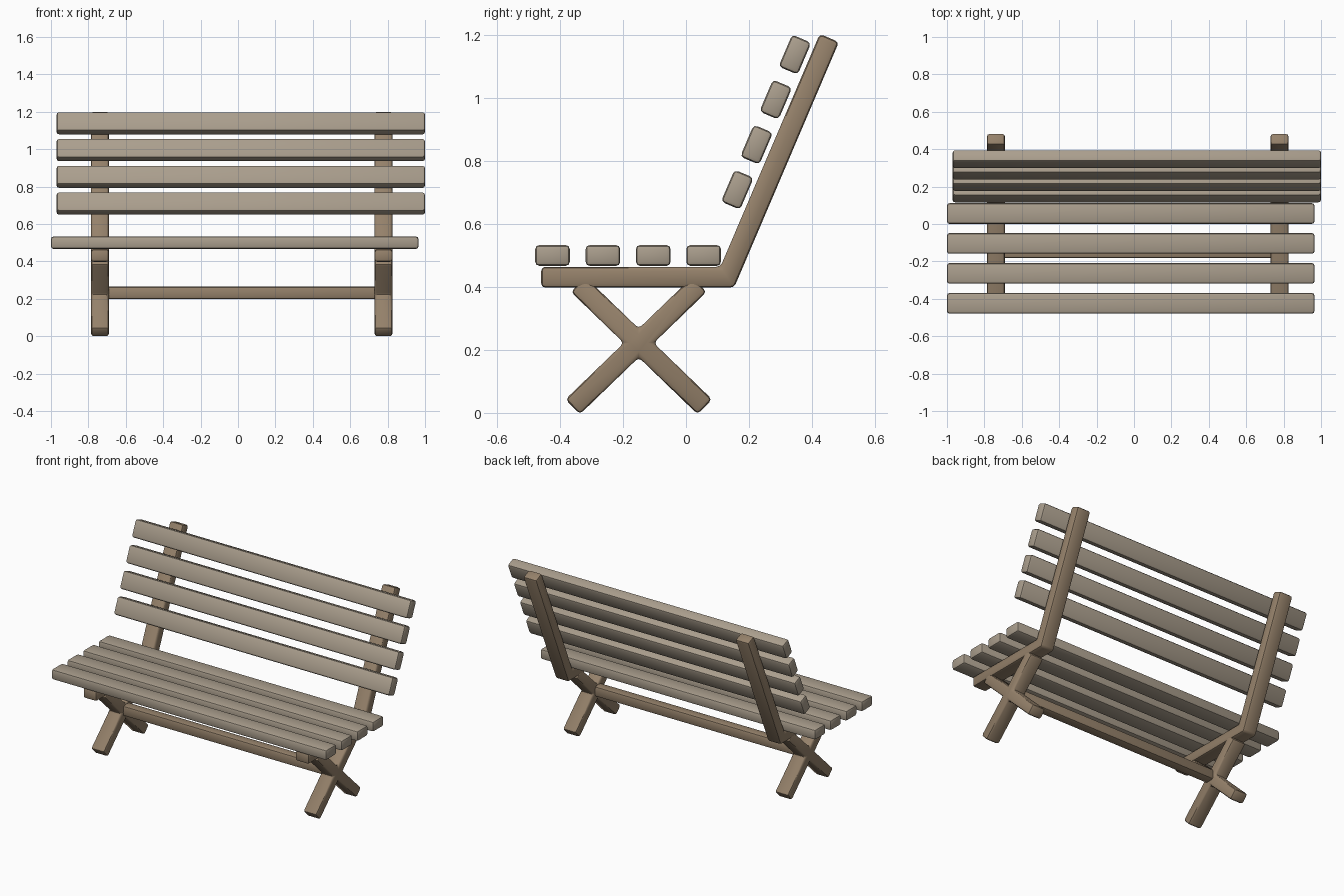
import bpy, bmesh
from math import sin, cos, tan, radians
from mathutils import Vector

if "Cube" in bpy.data.objects:
    bpy.data.objects.remove(bpy.data.objects["Cube"])


def material(name, rgb):
    m = bpy.data.materials.new(name)
    m.diffuse_color = (*rgb, 1)
    m.use_nodes = True
    m.node_tree.nodes["Principled BSDF"].inputs["Base Color"].default_value = m.diffuse_color
    return m


FRAME = material("frame_wood", (0.30, 0.22, 0.145))
SLAT = material("slat_wood", (0.40, 0.34, 0.265))


def beam(name, profile, x0, x1, mat, bevel=0.013):
    """Extrude a y-z outline along x and round its edges."""
    bm = bmesh.new()
    face = bm.faces.new([bm.verts.new((x0, y, z)) for y, z in profile])
    ext = bmesh.ops.extrude_face_region(bm, geom=[face])
    verts = [v for v in ext["geom"] if isinstance(v, bmesh.types.BMVert)]
    bmesh.ops.translate(bm, verts=verts, vec=(x1 - x0, 0, 0))
    bmesh.ops.recalc_face_normals(bm, faces=bm.faces)
    bmesh.ops.bevel(bm, geom=bm.edges[:], offset=bevel, segments=2,
                    profile=0.5, affect='EDGES', clamp_overlap=True)
    me = bpy.data.meshes.new(name)
    bm.to_mesh(me)
    bm.free()
    me.materials.append(mat)
    ob = bpy.data.objects.new(name, me)
    bpy.context.collection.objects.link(ob)
    bpy.context.view_layer.objects.active = ob
    bpy.ops.object.select_all(action='DESELECT')
    ob.select_set(True)
    bpy.ops.object.shade_smooth_by_angle(angle=radians(35))
    return ob


def rect(cy, cz, w, h, tilt=0.0):
    """Rectangle outline leaning back by tilt."""
    c, s = cos(tilt), sin(tilt)
    return [(cy + a * w / 2 * c + b * h / 2 * s, cz - a * w / 2 * s + b * h / 2 * c)
            for a, b in ((-1, -1), (1, -1), (1, 1), (-1, 1))]


LEAN = radians(23.1)
T = 0.066

# Seat slats
for i in range(4):
    beam(f"seat_slat_{i + 1}", rect(-0.424 + 0.16 * i, 0.5, 0.11, T), -1.0, 0.965, SLAT)

# Backrest slats
for i in range(4):
    beam(f"back_slat_{i + 1}", rect(0.163 + 0.061 * i, 0.709 + 0.143 * i, T, 0.11, LEAN),
         -0.97, 1.0, SLAT)

# Seat rail and back post as one bent outline
k = tan(LEAN)
corner_y, top_z = 0.153, 1.178
right_top = Vector((corner_y + (top_z - 0.398) * k, top_z))
left_top = right_top + Vector((-cos(LEAN), sin(LEAN))) * T
inner_y = corner_y + T * k - T / cos(LEAN)
bent = [(-0.46, 0.398), (corner_y, 0.398), right_top, left_top,
        (inner_y, 0.398 + T), (-0.46, 0.398 + T)]

# Crossed legs as one outline
A, H = radians(44), T / 2
cy, cz = -0.15, 0.222
d, n = Vector((cos(A), sin(A))), Vector((-sin(A), cos(A)))
foot_lo = -d * 0.292 - n * H
foot_hi = -d * 0.292 + n * H
head_hi = d * 0.268 + n * H
head_lo = d * 0.268 - n * H
up, side = H / cos(A), H / sin(A)


def mirror(v):
    return Vector((-v.x, v.y))


# The lower edge of the n side is -n, so each foot's inner edge uses -n
cross = [Vector((0, -up)), mirror(foot_lo), mirror(foot_hi), Vector((side, 0)),
         head_lo, head_hi, Vector((0, up)), mirror(head_hi), mirror(head_lo),
         Vector((-side, 0)), foot_hi, foot_lo]
# Flip the lower half so feet run inner to outer
cross = [(cy + v.x, cz + v.y) for v in cross]

for label, x in (("left", -0.738), ("right", 0.778)):
    beam(f"{label}_seat_and_back_frame", bent, x - 0.048, x + 0.048, FRAME)
    beam(f"{label}_crossed_legs", cross, x - 0.0475, x + 0.0475, FRAME)

# Stretcher between the leg crossings
beam("leg_stretcher", rect(cy, 0.232, T, T), -0.72, 0.76, FRAME)
